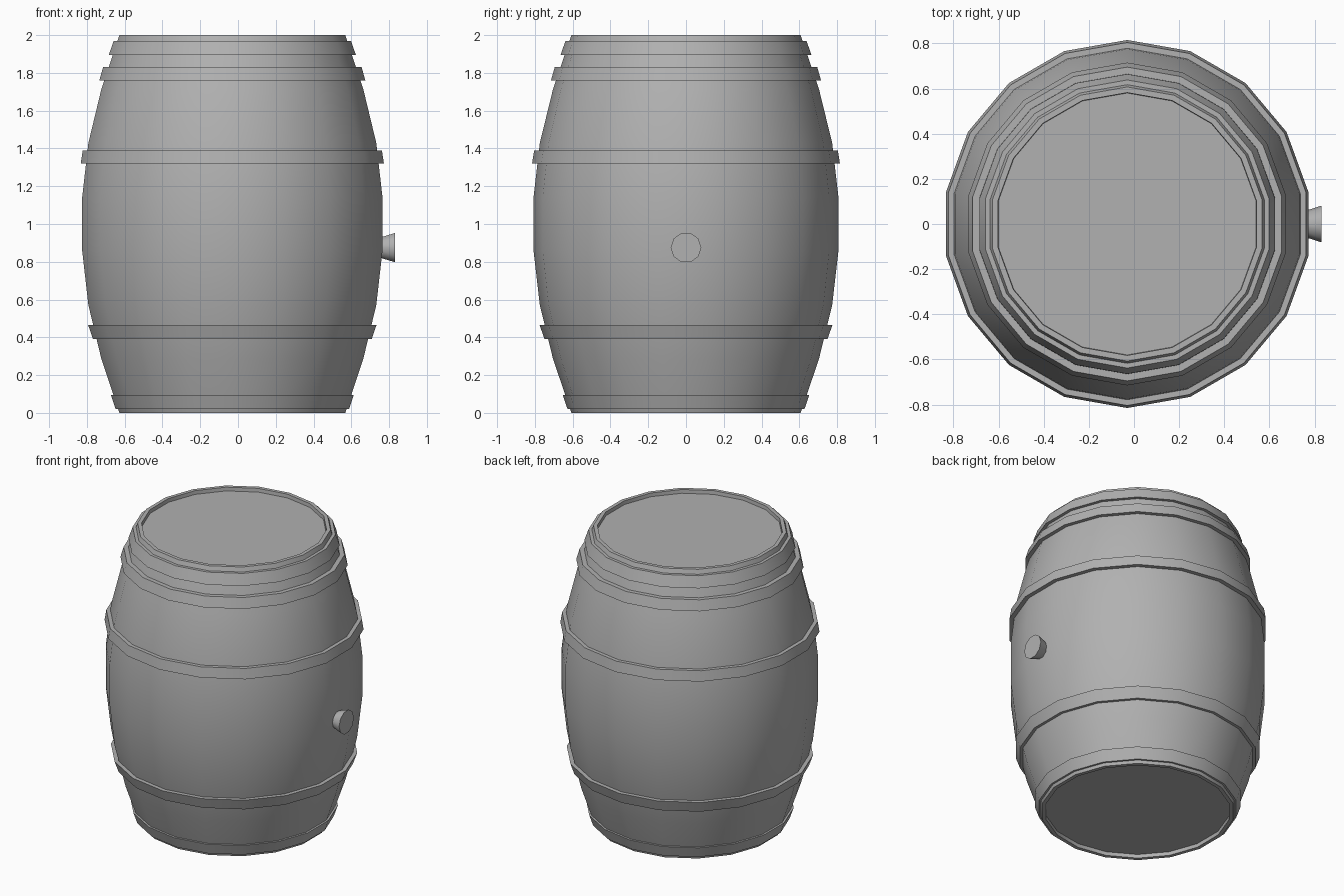
import bpy, bmesh
from math import cos, sin, pi, radians
from mathutils import Matrix

if "Cube" in bpy.data.objects:
    bpy.data.objects.remove(bpy.data.objects["Cube"])

CX = -0.03  # barrel axis (the bung sticks out to +x)

# Mid grey for every part
grey = bpy.data.materials.new("mid_grey")
grey.diffuse_color = (0.44, 0.44, 0.44, 1)
grey.use_nodes = True
grey.node_tree.nodes["Principled BSDF"].inputs["Base Color"].default_value = grey.diffuse_color


def lathe(name, profile, sides, matrix, start=pi / 2, ring=False):
    """Revolve (radius, height) points; ring closes the section, else both ends are capped."""
    bm = bmesh.new()
    loops = [[bm.verts.new((r * cos(start + 2 * pi * i / sides),
                            r * sin(start + 2 * pi * i / sides), h))
              for i in range(sides)] for r, h in profile]
    pairs = list(zip(loops, loops[1:]))
    if ring:
        pairs.append((loops[-1], loops[0]))
    else:
        bm.faces.new(loops[0])
        bm.faces.new(loops[-1])
    for a, b in pairs:
        for i in range(sides):
            j = (i + 1) % sides
            bm.faces.new((a[i], a[j], b[j], b[i]))
    bmesh.ops.recalc_face_normals(bm, faces=bm.faces)
    mesh = bpy.data.meshes.new(name)
    bm.to_mesh(mesh)
    bm.free()
    mesh.materials.append(grey)
    obj = bpy.data.objects.new(name, mesh)
    obj.matrix_world = matrix
    bpy.context.collection.objects.link(obj)
    bpy.ops.object.select_all(action='DESELECT')
    obj.select_set(True)
    bpy.context.view_layer.objects.active = obj
    bpy.ops.object.shade_smooth_by_angle(angle=radians(40))
    return obj


axis = Matrix.Translation((CX, 0, 0))

# Barrel body: bulging staves with a recessed head at each end
half = [(0.58, 0.025), (0.582, 0), (0.607, 0), (0.704, 2 / 7), (0.774, 4 / 7), (0.807, 6 / 7)]
body = half + [(r, 2 - z) for r, z in reversed(half)]
lathe("barrel_body", body, 18, axis)

# Hoops: bottom z, top z, bottom radius, top radius
hoops = [(0.02, 0.095, 0.627, 0.653),
         (0.39, 0.465, 0.749, 0.775),
         (1.32, 1.39, 0.815, 0.804),
         (1.76, 1.83, 0.715, 0.695),
         (1.895, 1.97, 0.664, 0.638)]
for n, (z0, z1, r0, r1) in enumerate(hoops, 1):
    section = [(r0, z0), (r1, z1), (r1 - 0.04, z1), (r0 - 0.04, z0)]
    lathe(f"hoop_{n}", section, 18, axis, ring=True)

# Bung: flared plug pointing along +x
bung_matrix = Matrix.Translation((0.733, 0, 0.875)) @ Matrix.Rotation(pi / 2, 4, 'Y')
lathe("bung", [(0.05, 0), (0.081, 0.097)], 10, bung_matrix)
